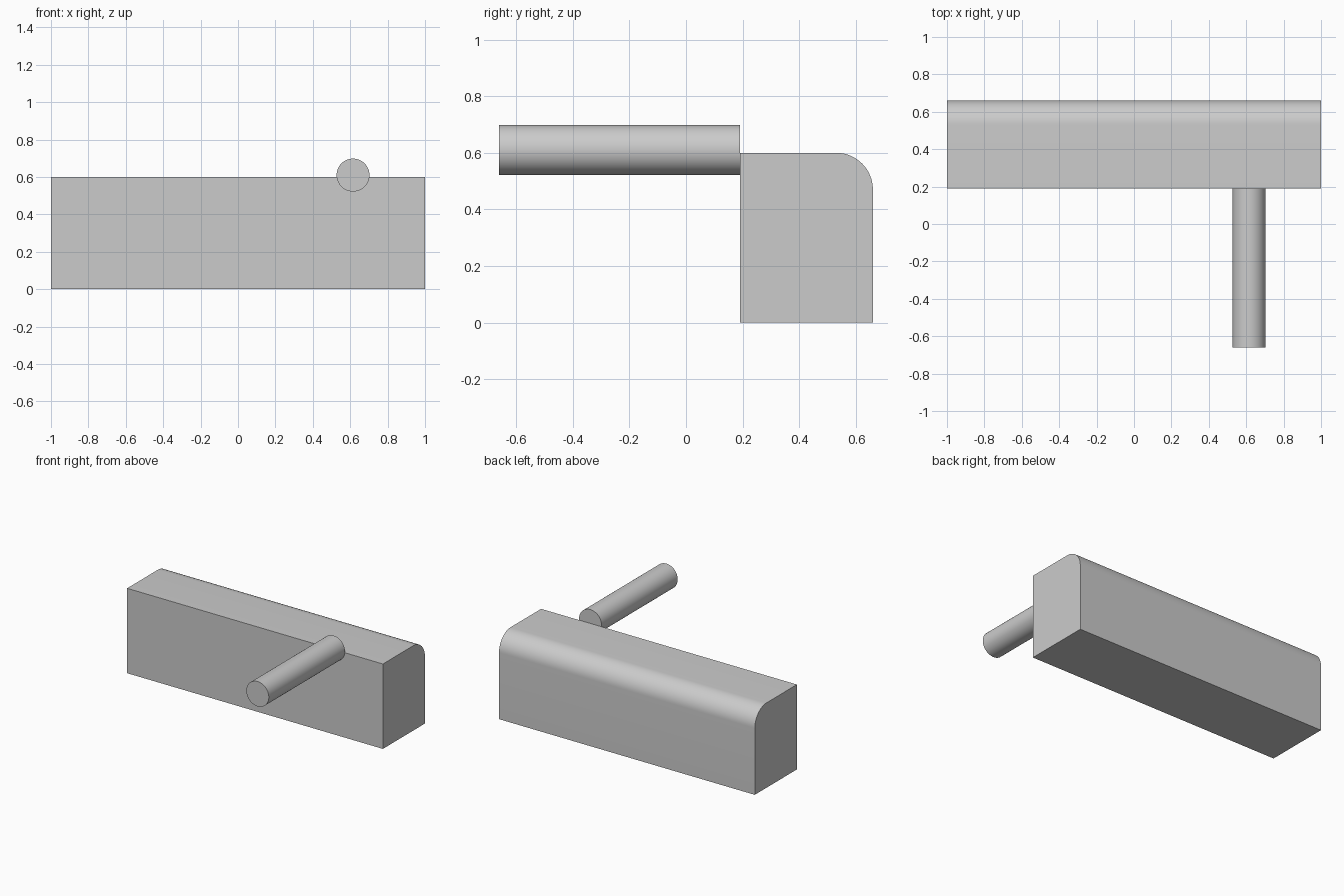
import bpy, bmesh, math
from mathutils import Matrix, Vector

cube = bpy.data.objects.get("Cube")
if cube:
    bpy.data.objects.remove(cube, do_unlink=True)

# Single plain grey
grey = bpy.data.materials.new("plain_grey")
grey.use_nodes = True
colour = (0.6, 0.6, 0.6, 1)
grey.diffuse_color = colour
grey.node_tree.nodes["Principled BSDF"].inputs["Base Color"].default_value = colour


def finish(name, bm):
    """Turn a bmesh into a shaded object with sharp edges kept."""
    bmesh.ops.recalc_face_normals(bm, faces=bm.faces)
    mesh = bpy.data.meshes.new(name)
    bm.to_mesh(mesh)
    bm.free()
    mesh.materials.append(grey)
    obj = bpy.data.objects.new(name, mesh)
    bpy.context.collection.objects.link(obj)
    bpy.ops.object.select_all(action="DESELECT")
    obj.select_set(True)
    bpy.context.view_layer.objects.active = obj
    bpy.ops.object.shade_smooth_by_angle(angle=math.radians(30))
    return obj


# Long block: side profile with a rounded upper back edge, swept along x
front, back, height, radius, steps = 0.19, 0.66, 0.6, 0.13, 16
profile = [(front, height), (front, 0), (back, 0)]
for i in range(steps + 1):
    a = math.pi / 2 * i / steps
    profile.append((back - radius + radius * math.cos(a),
                    height - radius + radius * math.sin(a)))
bm = bmesh.new()
end = bm.faces.new([bm.verts.new((-1, y, z)) for y, z in profile])
sweep = bmesh.ops.extrude_face_region(bm, geom=[end], use_keep_orig=True)
bmesh.ops.translate(bm, vec=Vector((2, 0, 0)),
                    verts=[g for g in sweep["geom"] if isinstance(g, bmesh.types.BMVert)])
finish("block", bm)

# Round rod reaching forward from the block's front face
rod_front = -0.66
bm = bmesh.new()
place = Matrix.Translation((0.615, (rod_front + front) / 2, 0.61)) @ Matrix.Rotation(math.pi / 2, 4, "X")
bmesh.ops.create_cone(bm, cap_ends=True, segments=64, radius1=0.088, radius2=0.088,
                      depth=front - rod_front, matrix=place)
finish("rod", bm)
